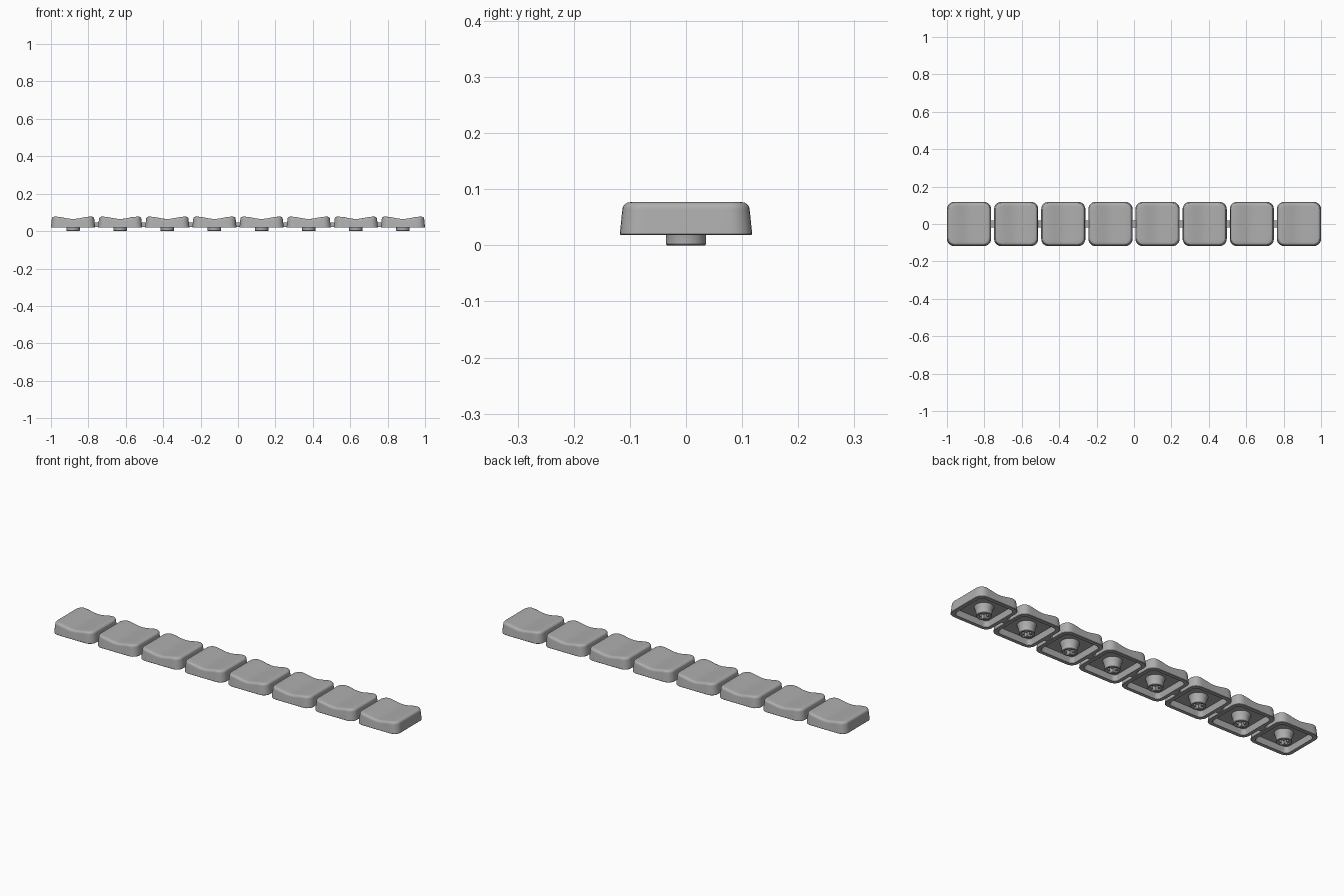
import bpy, bmesh
from math import cos, sin, pi
from mathutils import Matrix

if "Cube" in bpy.data.objects:
    bpy.data.objects.remove(bpy.data.objects["Cube"], do_unlink=True)

COUNT, PITCH = 8, 0.252
BASE, TOP, CEILING = 0.018, 0.077, 0.047

# Single grey plastic
grey = bpy.data.materials.new("grey plastic")
grey.use_nodes = True
colour = (0.42, 0.42, 0.42, 1)
grey.diffuse_color = colour
grey.node_tree.nodes["Principled BSDF"].inputs["Base Color"].default_value = colour


def add_object(name, mesh, location=(0, 0, 0)):
    obj = bpy.data.objects.new(name, mesh)
    obj.location = location
    bpy.context.collection.objects.link(obj)
    return obj


def mesh_from(name, bm):
    bmesh.ops.recalc_face_normals(bm, faces=bm.faces)
    mesh = bpy.data.meshes.new(name)
    bm.to_mesh(mesh)
    bm.free()
    mesh.materials.append(grey)
    return mesh


def rounded_square(half, radius, side=12, corner=6):
    """Outline points, with subdivided sides so the dish can bend them."""
    points, core = [], half - radius
    for quarter in range(4):
        turn = Matrix.Rotation(quarter * pi / 2, 2)
        for i in range(side):
            points.append(turn @ Matrix.Identity(2).col[0] * half
                          + turn @ Matrix.Identity(2).col[1] * core * (2 * i / side - 1))
        for i in range(corner):
            a = i / corner * pi / 2
            v = Matrix.Identity(2).col[0] * (core + radius * cos(a))
            v += Matrix.Identity(2).col[1] * (core + radius * sin(a))
            points.append(turn @ v)
    return points


def bridge(bm, a, b):
    for i in range(len(a)):
        j = (i + 1) % len(a)
        bm.faces.new((a[i], a[j], b[j], b[i]))


def dish(x):
    """Depth of the hollow that runs front to back."""
    return 0.006 * (1 + cos(pi * min(abs(x) / 0.092, 1)))


def cap_mesh():
    bm = bmesh.new()

    def ring(half, radius, z, dished=0):
        return [bm.verts.new((p.x, p.y, z - dished * dish(p.x)))
                for p in rounded_square(half, radius)]

    # Inside ceiling and wall, then the rim and the tapered outside
    rings = [ring(0.092, 0.018, CEILING), ring(0.098, 0.022, BASE),
             ring(0.116, 0.036, BASE), ring(0.118, 0.038, BASE + 0.002),
             ring(0.1135, 0.036, TOP - 0.013, 1)]
    bm.faces.new(rings[0])
    # Rounded shoulder
    for i in range(1, 6):
        a = i / 5 * pi / 2
        rings.append(ring(0.1015 + 0.012 * cos(a), 0.025 + 0.011 * cos(a),
                          TOP - 0.013 + 0.013 * sin(a), 1))
    # Dished top in shrinking rings
    for k in (0.85, 0.7, 0.55, 0.4, 0.25, 0.1):
        rings.append(ring(0.1015 * k, 0.025 * k, TOP, 1))
    for a, b in zip(rings, rings[1:]):
        bridge(bm, a, b)
    bm.faces.new(rings[-1])
    return mesh_from("key cap", bm)


def stem_mesh():
    # Round post that flares into the ceiling
    bm = bmesh.new()
    profile = [(0.034, 0), (0.036, 0.002), (0.036, 0.018), (0.039, 0.03), (0.046, CEILING + 0.004)]
    rings = [[bm.verts.new((r * cos(i * pi / 20), r * sin(i * pi / 20), z)) for i in range(40)]
             for r, z in profile]
    for a, b in zip(rings, rings[1:]):
        bridge(bm, a, b)
    bm.faces.new(rings[0])
    bm.faces.new(rings[-1])
    post = add_object("post", mesh_from("post", bm))
    # Cross-shaped socket
    cutters = []
    for size in ((0.054, 0.016), (0.016, 0.054)):
        bm = bmesh.new()
        bmesh.ops.create_cube(bm, size=1, matrix=Matrix.Translation((0, 0, 0.015))
                              @ Matrix.Diagonal((*size, 0.055, 1)))
        cutter = add_object("socket_cutter", mesh_from("socket cutter", bm))
        cutter.hide_render = True
        cutters.append(cutter)
        mod = post.modifiers.new("socket", "BOOLEAN")
        mod.operation = "DIFFERENCE"
        mod.solver = "EXACT"
        mod.object = cutter
    graph = bpy.context.evaluated_depsgraph_get()
    mesh = bpy.data.meshes.new_from_object(post.evaluated_get(graph))
    for obj in cutters + [post]:
        bpy.data.objects.remove(obj, do_unlink=True)
    return mesh


def link_mesh():
    bm = bmesh.new()
    bmesh.ops.create_cube(bm, size=1, matrix=Matrix.Translation((0, 0, 0.033))
                          @ Matrix.Diagonal((0.056, 0.038, 0.024, 1)))
    return mesh_from("link bar", bm)


cap, stem, link = cap_mesh(), stem_mesh(), link_mesh()
for mesh in (cap, stem):
    mesh.shade_smooth()
    mesh.set_sharp_from_angle(angle=0.6)

# Row of caps joined by short bars
for n in range(COUNT):
    x = (n - (COUNT - 1) / 2) * PITCH
    add_object(f"key_cap_{n + 1}", cap, (x, 0, 0))
    add_object(f"stem_{n + 1}", stem, (x, 0, 0))
    if n < COUNT - 1:
        add_object(f"link_bar_{n + 1}", link, (x + PITCH / 2, 0, 0))
